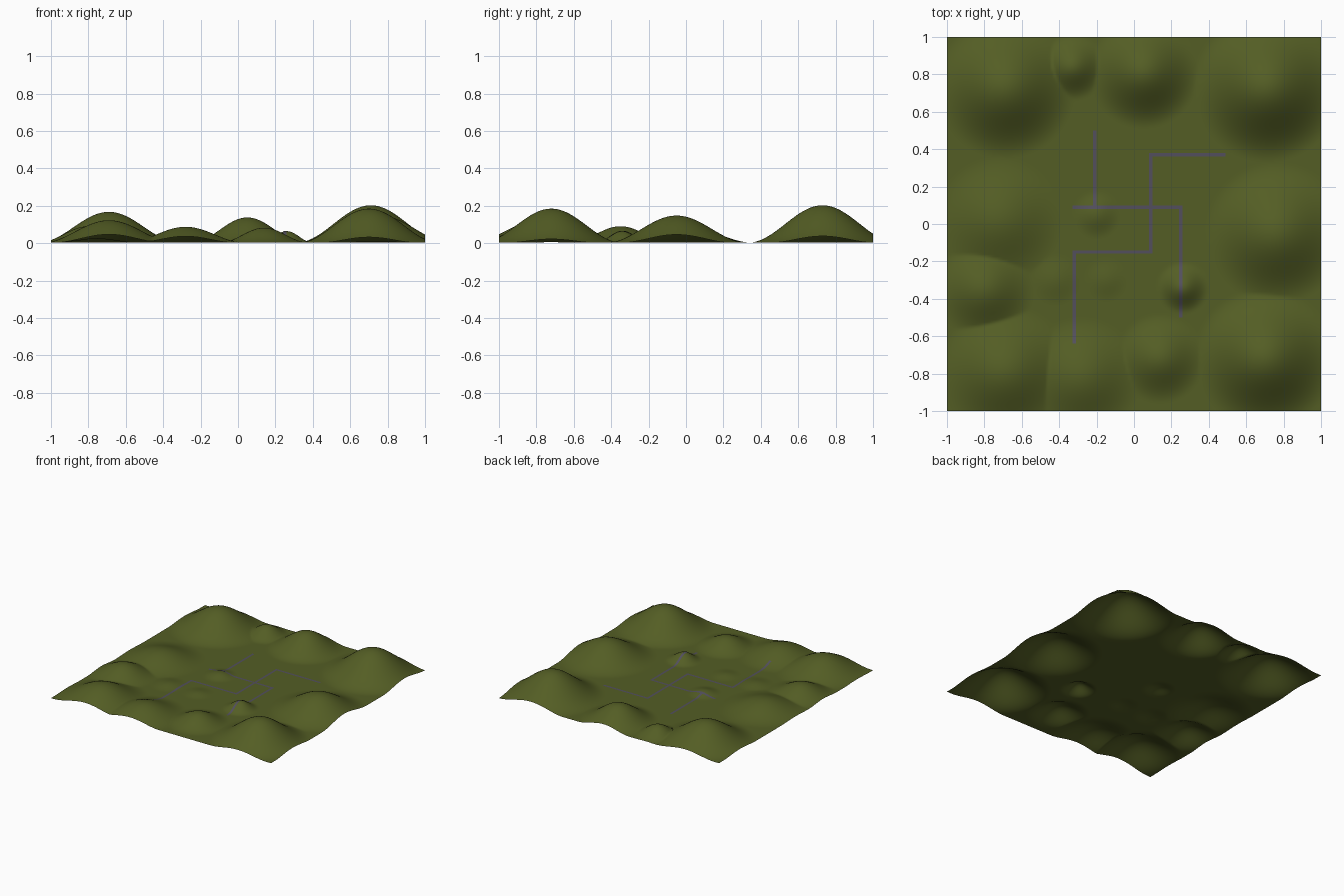
import bpy, bmesh, math
from mathutils import Vector

if "Cube" in bpy.data.objects:
    bpy.data.objects.remove(bpy.data.objects["Cube"])

# hills: x, y, radius, height
HILLS = [
    (-0.69, 0.73, 0.38, 0.165), (-0.33, 0.84, 0.18, 0.075), (0.05, 0.81, 0.30, 0.135),
    (0.71, 0.73, 0.40, 0.20), (0.76, -0.05, 0.38, 0.145), (0.70, -0.72, 0.38, 0.182),
    (0.14, -0.72, 0.24, 0.08), (-0.69, -0.79, 0.36, 0.12), (-0.28, -0.82, 0.32, 0.085),
    (-0.72, 0.02, 0.34, 0.08), (-0.80, -0.35, 0.27, 0.088), (0.26, -0.34, 0.14, 0.062),
    (-0.20, 0.05, 0.13, 0.025), (-0.15, -0.30, 0.12, 0.012), (-0.42, -0.30, 0.14, 0.015),
]
BASE = 0.003


def height(x, y):
    z = 0.0
    for cx, cy, r, h in HILLS:
        d = math.hypot(x - cx, y - cy) / r
        if d < 1:
            z = max(z, h * 0.5 * (1 + math.cos(math.pi * d)))
    return BASE + z


def material(name, rgb):
    m = bpy.data.materials.new(name)
    m.diffuse_color = (*rgb, 1)
    m.use_nodes = True
    m.node_tree.nodes["Principled BSDF"].inputs["Base Color"].default_value = m.diffuse_color
    return m


def finish(bm, name, mat):
    me = bpy.data.meshes.new(name)
    bmesh.ops.recalc_face_normals(bm, faces=bm.faces)
    if sum(f.normal.z for f in bm.faces) < 0:
        bmesh.ops.reverse_faces(bm, faces=bm.faces)
    for f in bm.faces:
        f.smooth = True
    bm.to_mesh(me)
    bm.free()
    me.materials.append(mat)
    ob = bpy.data.objects.new(name, me)
    bpy.context.collection.objects.link(ob)


grass = material("olive_grass", (0.088, 0.111, 0.018))
stone = material("grey_path", (0.085, 0.078, 0.11))

# rolling ground sheet
bm = bmesh.new()
bmesh.ops.create_grid(bm, x_segments=160, y_segments=160, size=1)
for v in bm.verts:
    v.co.z = height(v.co.x, v.co.y)
finish(bm, "hilly_ground", grass)

# thin paths draped over the ground
PATHS = [
    [(-0.21, 0.49), (-0.21, 0.09)],
    [(-0.32, 0.09), (0.25, 0.09), (0.25, -0.49)],
    [(0.48, 0.37), (0.09, 0.37), (0.09, -0.15), (-0.32, -0.15), (-0.32, -0.63)],
]
W = 0.009
bm = bmesh.new()
for path in PATHS:
    for a, b in zip(path, path[1:]):
        a, b = Vector(a), Vector(b)
        d = (b - a).normalized()
        a, b = a - d * W, b + d * W
        side = Vector((-d.y, d.x)) * W
        n = max(2, int((b - a).length / 0.0125))
        prev = None
        for i in range(n + 1):
            p = a.lerp(b, i / n)
            row = [bm.verts.new((q.x, q.y, height(q.x, q.y) + 0.002))
                   for q in (p + side, p - side)]
            if prev:
                bm.faces.new((prev[0], prev[1], row[1], row[0]))
            prev = row
finish(bm, "paths", stone)
